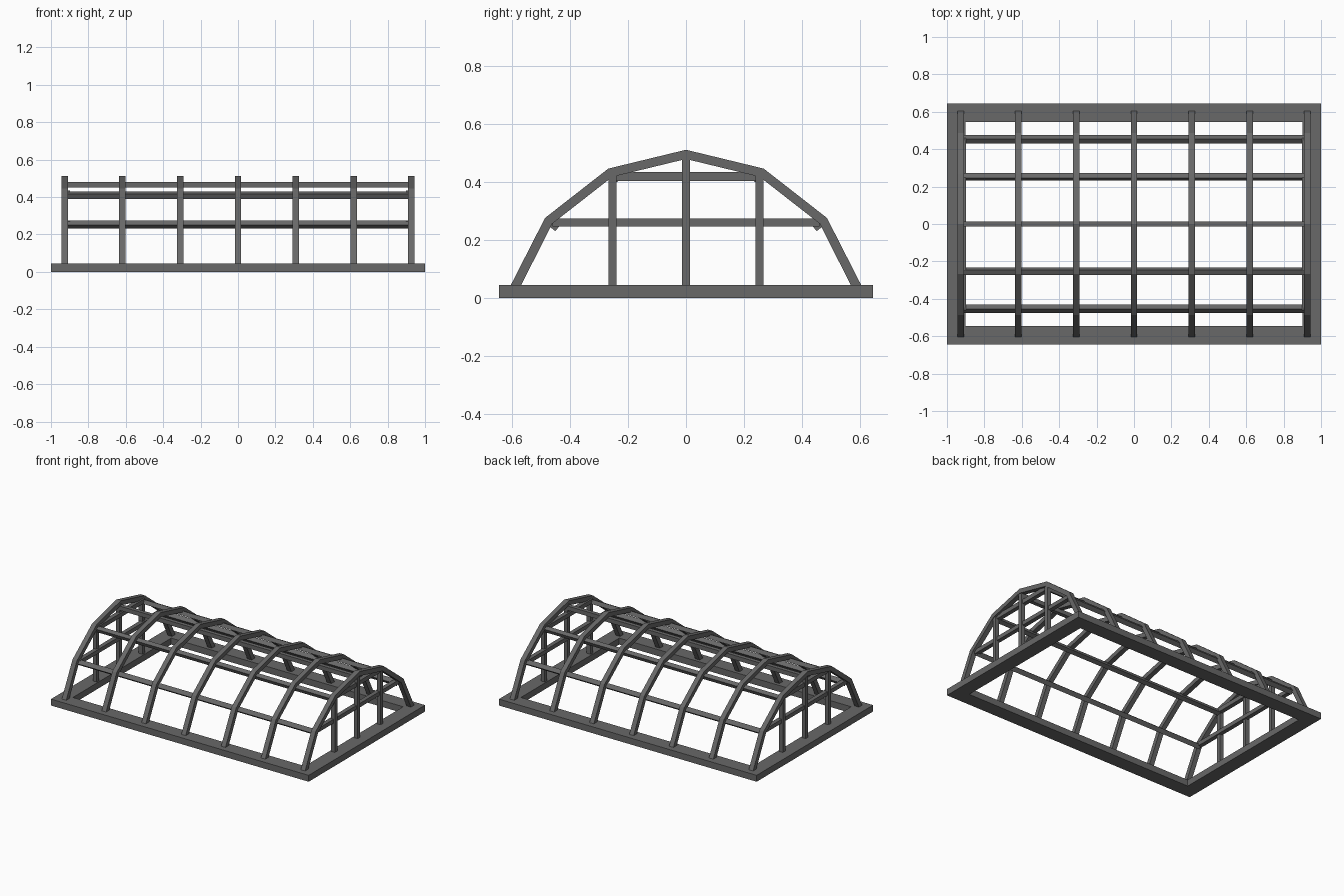
import bpy, bmesh
from math import radians
from mathutils import Matrix, Vector

old = bpy.data.objects.get("Cube")
if old:
    bpy.data.objects.remove(old, do_unlink=True)

GREY = (0.14, 0.14, 0.14, 1)
mat = bpy.data.materials.new("dark grey")
mat.use_nodes = True
mat.diffuse_color = GREY
mat.node_tree.nodes["Principled BSDF"].inputs["Base Color"].default_value = GREY


def finish(name, bm):
    bmesh.ops.recalc_face_normals(bm, faces=bm.faces)
    mesh = bpy.data.meshes.new(name)
    bm.to_mesh(mesh)
    bm.free()
    mesh.materials.append(mat)
    obj = bpy.data.objects.new(name, mesh)
    bpy.context.collection.objects.link(obj)
    return obj


def bar(name, centre, size, tilt=0):
    bm = bmesh.new()
    bmesh.ops.create_cube(bm, size=1, matrix=Matrix.Translation(centre)
                          @ Matrix.Rotation(radians(tilt), 4, "X")
                          @ Matrix.Diagonal((*size, 1)))
    return finish(name, bm)


def extrude_loop(name, points, direction):
    bm = bmesh.new()
    face = bm.faces.new([bm.verts.new(p) for p in points])
    new = bmesh.ops.extrude_face_region(bm, geom=[face])["geom"]
    bmesh.ops.translate(bm, vec=direction,
                        verts=[v for v in new if isinstance(v, bmesh.types.BMVert)])
    return finish(name, bm)


# Base frame: mitred boards around the open floor
BX, BY, BW, BH = 1.0, 0.645, 0.1, 0.045
for side, label in ((-1, "front"), (1, "back")):
    extrude_loop(label + "_base_board",
                 [(-BX, side * BY, 0), (BX, side * BY, 0),
                  (BX - BW, side * (BY - BW), 0), (BW - BX, side * (BY - BW), 0)],
                 (0, 0, BH))
for side, label in ((-1, "right"), (1, "left")):
    extrude_loop(label + "_base_board",
                 [(side * BX, -BY, 0), (side * BX, BY, 0),
                  (side * (BX - BW), BY - BW, 0), (side * (BX - BW), BW - BY, 0)],
                 (0, 0, BH))

# Arched ribs: an angular outline with a mitred inner edge
half = [(0.612, 0.03), (0.486, 0.277), (0.268, 0.447), (0, 0.512)]
outer = [Vector(p) for p in half] + [Vector((-y, z)) for y, z in half[-2::-1]]
THICK, WIDTH = 0.031, 0.034
inner = []
for i, p in enumerate(outer):
    if i in (0, len(outer) - 1):
        inner.append(p - Vector((0.036 if p.x > 0 else -0.036, 0)))
        continue
    a = (p - outer[i - 1]).normalized()
    b = (outer[i + 1] - p).normalized()
    na, nb = Vector((-a.y, a.x)), Vector((-b.y, b.x))
    inner.append(p + (na + nb) * THICK / (1 + na.dot(nb)))
loop = outer + inner[::-1]
RIB_END = 0.927
for i in range(7):
    x = -RIB_END + i * RIB_END / 3
    extrude_loop(f"rib_{i + 1}", [(x - WIDTH / 2, p.x, p.y) for p in loop], (WIDTH, 0, 0))

# Long rails under the rib corners
LENGTH = 2 * RIB_END - 0.02
bar("ridge_rail", (0, 0, 0.466), (LENGTH, 0.028, 0.03))
for side, label in ((-1, "front"), (1, "back")):
    bar(label + "_upper_rail", (0, side * 0.253, 0.41), (LENGTH, 0.029, 0.029), -side * 26)
    bar(label + "_lower_rail", (0, side * 0.453, 0.253), (LENGTH, 0.031, 0.031), -side * 51)

# End walls: crossbars and uprights
for side, label in ((-1, "right"), (1, "left")):
    x = side * 0.914
    bar(label + "_lower_crossbar", (x, 0, 0.261), (0.03, 0.92, 0.028))
    bar(label + "_upper_crossbar", (x, 0, 0.42), (0.03, 0.5, 0.03))
    for y, top, spot in ((-0.254, 0.43, "front"), (0, 0.49, "middle"), (0.254, 0.43, "back")):
        bar(f"{label}_{spot}_upright", (side * 0.924, y, (top + 0.03) / 2),
            (0.03, 0.028, top - 0.03))
